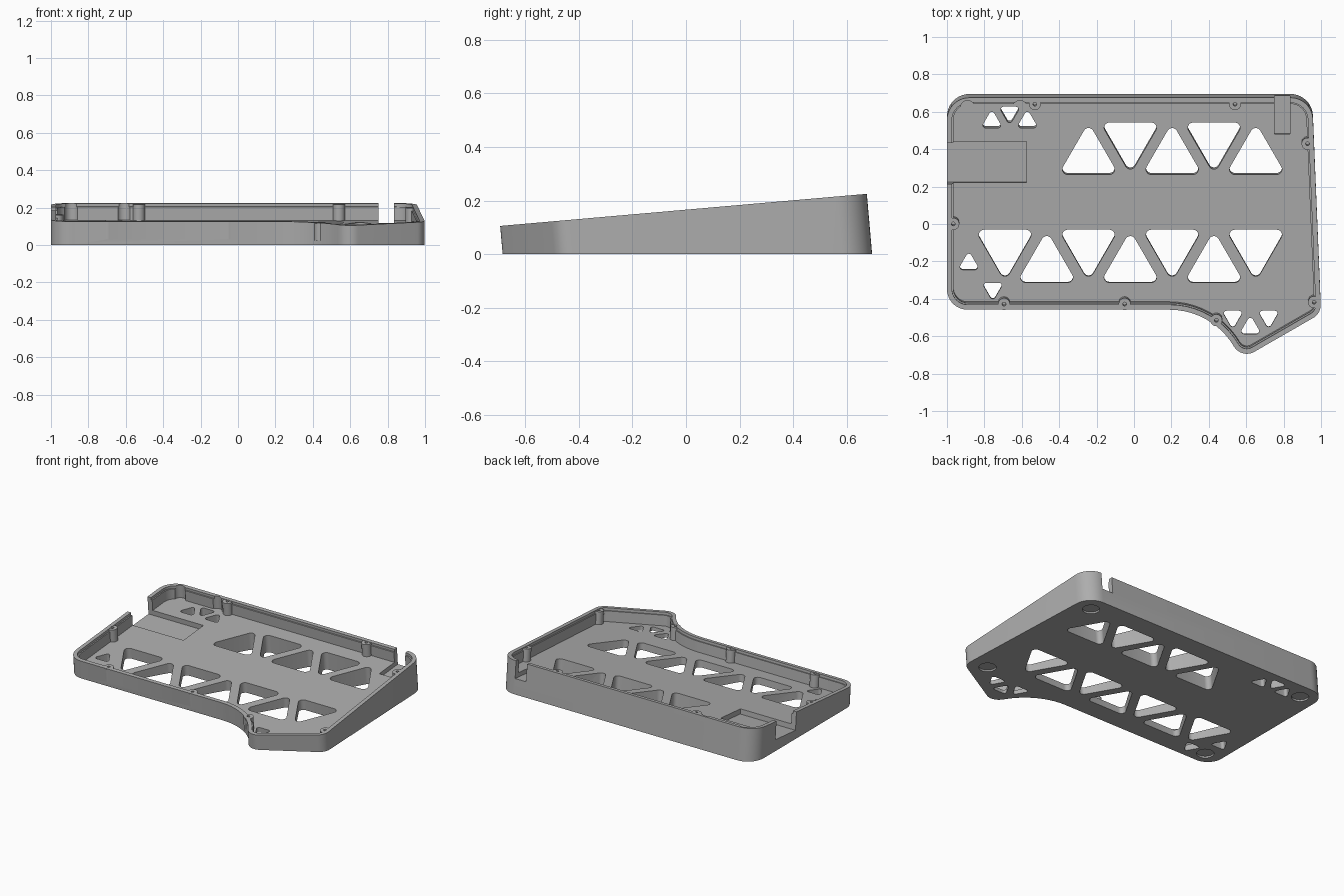
import bpy
import bmesh
import math
from mathutils import Vector, Matrix

cube = bpy.data.objects.get("Cube")
if cube:
    bpy.data.objects.remove(cube)

# The case is drawn flat with its rim at height 0, then tilted toward the front
TILT = Matrix.Translation((0, 0, 0.166)) @ Matrix.Rotation(math.radians(5), 4, "X")
FLAT = Matrix.Identity(4)
FLOOR = -0.09

grey = bpy.data.materials.new("case grey")
grey.use_nodes = True
grey.diffuse_color = (0.42, 0.42, 0.42, 1)
grey.node_tree.nodes["Principled BSDF"].inputs["Base Color"].default_value = grey.diffuse_color


def rounded(corners, inset=0.0, steps=10):
    """Counter-clockwise polygon of (x, y, radius), inset and with rounded corners."""
    points = []
    count = len(corners)
    for i, (x, y, radius) in enumerate(corners):
        p = Vector((x, y))
        a = (p - Vector(corners[i - 1][:2])).normalized()
        b = (Vector(corners[(i + 1) % count][:2]) - p).normalized()
        na, nb = Vector((-a.y, a.x)), Vector((-b.y, b.x))
        convex = a.x * b.y - a.y * b.x > 0
        r = radius - inset if convex else radius + inset
        p = p + (na + nb) * inset / (1 + na.dot(nb))
        half = (-a).angle(b) / 2
        centre = p + (b - a).normalized() * r / math.sin(half)
        reach = r / math.tan(half)
        start = p - a * reach - centre
        end = p + b * reach - centre
        a0 = math.atan2(start.y, start.x)
        sweep = math.atan2(end.y, end.x) - a0
        sweep = (sweep + math.pi) % (2 * math.pi) - math.pi
        for k in range(steps + 1):
            t = a0 + sweep * k / steps
            points.append(centre + r * Vector((math.cos(t), math.sin(t))))
    return points


def circle(x, y, r, steps=32):
    return [Vector((x + r * math.cos(2 * math.pi * k / steps),
                    y + r * math.sin(2 * math.pi * k / steps))) for k in range(steps)]


def triangle(x, y, side, r, up):
    turn = math.pi / 2 if up else -math.pi / 2
    reach = side / math.sqrt(3)
    return rounded([(x + reach * math.cos(turn + k * 2 * math.pi / 3),
                     y + reach * math.sin(turn + k * 2 * math.pi / 3), r) for k in range(3)], steps=6)


def box(x0, x1, y0, y1):
    return [Vector(p) for p in ((x0, y0), (x1, y0), (x1, y1), (x0, y1))]


def prisms(name, outlines, low, high, matrix=TILT):
    """One object holding an upright prism for every outline."""
    bm = bmesh.new()
    for outline in outlines:
        bottom = [bm.verts.new(matrix @ Vector((p.x, p.y, low))) for p in outline]
        top = [bm.verts.new(matrix @ Vector((p.x, p.y, high))) for p in outline]
        bm.faces.new(bottom[::-1])
        bm.faces.new(top)
        for i in range(len(outline)):
            bm.faces.new((bottom[i - 1], bottom[i], top[i], top[i - 1]))
    mesh = bpy.data.meshes.new(name)
    bm.to_mesh(mesh)
    bm.free()
    obj = bpy.data.objects.new(name, mesh)
    bpy.context.collection.objects.link(obj)
    return obj


def combine(target, tool, operation="DIFFERENCE"):
    mod = target.modifiers.new(tool.name, "BOOLEAN")
    mod.object = tool
    mod.operation = operation
    mod.solver = "EXACT"
    bpy.context.view_layer.objects.active = target
    bpy.ops.object.modifier_apply(modifier=mod.name)
    bpy.data.objects.remove(tool)


# Outer shell with the thumb bulge at the front, cut flat at the ground
outline = [(-1, -0.46, 0.11), (0.42, -0.46, 0.40), (0.574, -0.726, 0.08),
           (1.0, -0.48, 0.08), (0.952, 0.678, 0.12), (-1, 0.678, 0.12)]
case = prisms("tilted_case", [rounded(outline)], -0.4, 0)
bm = bmesh.new()
bm.from_mesh(case.data)
cut = bmesh.ops.bisect_plane(bm, geom=bm.verts[:] + bm.edges[:] + bm.faces[:],
                             plane_co=(0, 0, 0), plane_no=(0, 0, 1), clear_inner=True)
bmesh.ops.edgenet_fill(bm, edges=[e for e in cut["geom_cut"] if isinstance(e, bmesh.types.BMEdge)])
bmesh.ops.recalc_face_normals(bm, faces=bm.faces[:])
bm.to_mesh(case.data)
bm.free()

# Hollow tray with a narrow ledge below the rim
combine(case, prisms("tray_cavity", [rounded(outline, 0.035)], FLOOR, 0.05))
combine(case, prisms("rim_ledge", [rounded(outline, 0.027)], -0.018, 0.06))

# Small reliefs in the back wall
combine(case, prisms("wall_reliefs", [circle(x, 0.626, 0.037) for x in (-0.61, -0.89)], FLOOR, 0.05))

# Screw bosses along the wall
bosses = [(-0.695, -0.43), (-0.05, -0.43), (0.44, -0.517), (0.963, -0.42),
          (0.928, 0.43), (0.54, 0.643), (-0.53, 0.643), (-0.966, 0.0)]
combine(case, prisms("bosses", [circle(x, y, 0.032) for x, y in bosses], FLOOR - 0.005, -0.003), "UNION")
combine(case, prisms("screw_holes", [circle(x, y, 0.01, 16) for x, y in bosses], -0.07, 0.05))

# Side pocket and back cable slot, both open through the wall
combine(case, prisms("side_pocket", [box(-1.1, -0.575, 0.215, 0.435)], -0.125, 0.05))
combine(case, prisms("cable_slot", [box(0.75, 0.835, 0.475, 0.8)], -0.12, 0.05))

# Triangular openings: two rows of alternating triangles and three small groups
holes = []
for k in range(7):
    x = -0.69 + k * 0.2235
    up = k % 2 == 1
    holes.append(triangle(x, -0.23 if up else -0.131, 0.321, 0.028, up))
    if k >= 2:
        holes.append(triangle(x, 0.444 if up else 0.35, 0.321, 0.028, not up))
small = [(-0.76, 0.541, True), (-0.57, 0.541, True), (-0.665, 0.588, False),
         (-0.883, -0.22, True), (-0.755, -0.357, False),
         (0.528, -0.507, False), (0.72, -0.507, False), (0.622, -0.564, True)]
holes += [triangle(x, y, 0.117, 0.015, up) for x, y, up in small]
combine(case, prisms("openings", holes, -0.4, FLOOR + 0.03))

# Round recesses for feet underneath
feet = [(0.84, 0.58), (-0.88, 0.58), (-0.88, -0.35), (0.87, -0.40)]
combine(case, prisms("foot_recesses", [circle(x, y, 0.055) for x, y in feet], -0.05, 0.012, FLAT))

case.data.materials.clear()
case.data.materials.append(grey)
bpy.ops.object.select_all(action="DESELECT")
case.select_set(True)
bpy.context.view_layer.objects.active = case
bpy.ops.object.shade_smooth_by_angle(angle=math.radians(30))
